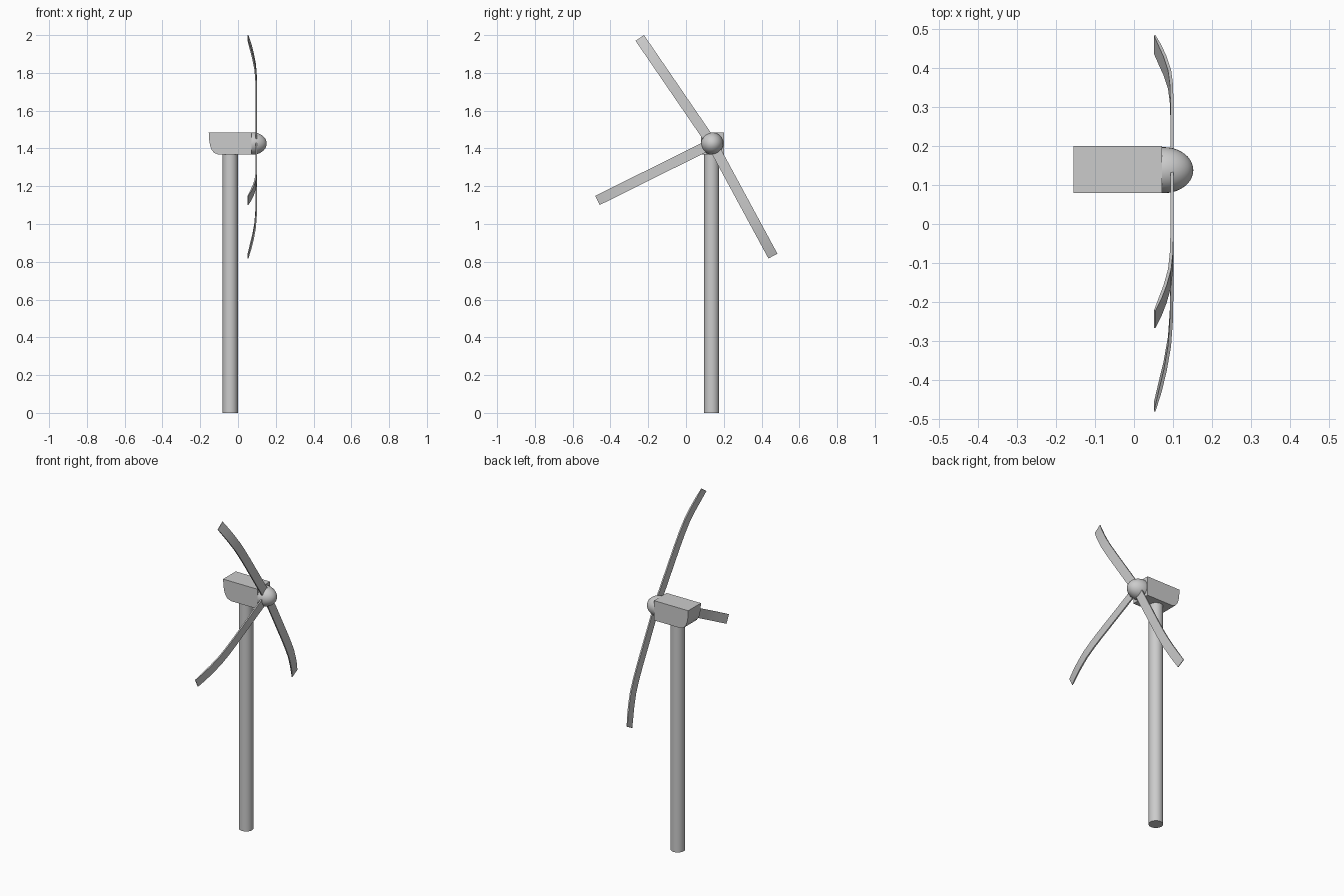
import bpy, bmesh
from math import radians, hypot
from mathutils import Matrix, Vector

if "Cube" in bpy.data.objects:
    bpy.data.objects.remove(bpy.data.objects["Cube"])

HUB_Y, HUB_Z = 0.138, 1.426


def finish(name, bm, angle=None):
    bmesh.ops.recalc_face_normals(bm, faces=bm.faces)
    mesh = bpy.data.meshes.new(name)
    bm.to_mesh(mesh)
    bm.free()
    ob = bpy.data.objects.new(name, mesh)
    bpy.context.collection.objects.link(ob)
    if angle:
        bpy.ops.object.select_all(action='DESELECT')
        ob.select_set(True)
        bpy.context.view_layer.objects.active = ob
        bpy.ops.object.shade_smooth_by_angle(angle=radians(angle))
    return ob


def extrude_profile(points, depth):
    """Solid from an outline by sweeping it along a vector."""
    bm = bmesh.new()
    face = bm.faces.new([bm.verts.new(p) for p in points])
    new = bmesh.ops.extrude_face_region(bm, geom=[face], use_keep_orig=True)["geom"]
    bmesh.ops.translate(bm, vec=depth,
                        verts=[v for v in new if isinstance(v, bmesh.types.BMVert)])
    return bm


# Tower: plain round column
bm = bmesh.new()
bmesh.ops.create_cone(bm, cap_ends=True, segments=32, radius1=0.04, radius2=0.04,
                      depth=1.37, matrix=Matrix.Translation((-0.041, 0.136, 0.685)))
finish("tower", bm, 30)

# Nacelle: side profile with a rounded lower rear corner
side = [(0.072, 1.485), (-0.155, 1.485), (-0.152, 1.44), (-0.147, 1.413),
        (-0.139, 1.392), (-0.126, 1.376), (-0.102, 1.367), (0.072, 1.367)]
finish("nacelle", extrude_profile([(x, 0.08, z) for x, z in side], (0, 0.12, 0)), 30)

# Hub: domed nose cone
bm = bmesh.new()
bmesh.ops.create_uvsphere(bm, u_segments=32, v_segments=20, radius=1.0)
bmesh.ops.rotate(bm, verts=bm.verts, matrix=Matrix.Rotation(radians(90), 3, 'Y'))
bmesh.ops.scale(bm, verts=bm.verts, vec=(0.076, 0.059, 0.059))
bmesh.ops.translate(bm, verts=bm.verts, vec=(0.076, HUB_Y, HUB_Z))
bmesh.ops.bisect_plane(bm, geom=bm.verts[:] + bm.edges[:] + bm.faces[:],
                       plane_co=(0.07, 0, 0), plane_no=(1, 0, 0), clear_inner=True)
bmesh.ops.holes_fill(bm, edges=[e for e in bm.edges if e.is_boundary])
finish("hub", bm, 40)

# Blades: thin strips whose tips sweep back toward the tower
path = [(0.0, 0.097), (0.34, 0.097), (0.42, 0.0955), (0.49, 0.091),
        (0.56, 0.080), (0.62, 0.067), (0.677, 0.053)]
front, back = [], []
for i, (r, x) in enumerate(path):
    a, b = path[max(i - 1, 0)], path[min(i + 1, len(path) - 1)]
    dr, dx = b[0] - a[0], b[1] - a[1]
    half = (0.004 if i < len(path) - 1 else 0.002) / hypot(dr, dx)
    front.append((x + dr * half, r - dx * half))
    back.append((x - dr * half, r + dx * half))
outline = [Vector((x, r, -0.027)) for x, r in front + back[::-1]]

for n, angle in enumerate((124.4, 206.4, 298.4), 1):
    bm = extrude_profile(outline, (0, 0, 0.054))
    bmesh.ops.rotate(bm, verts=bm.verts, matrix=Matrix.Rotation(radians(angle), 3, 'X'))
    bmesh.ops.translate(bm, verts=bm.verts, vec=(0, HUB_Y, HUB_Z))
    finish(f"blade_{n}", bm, 30)
